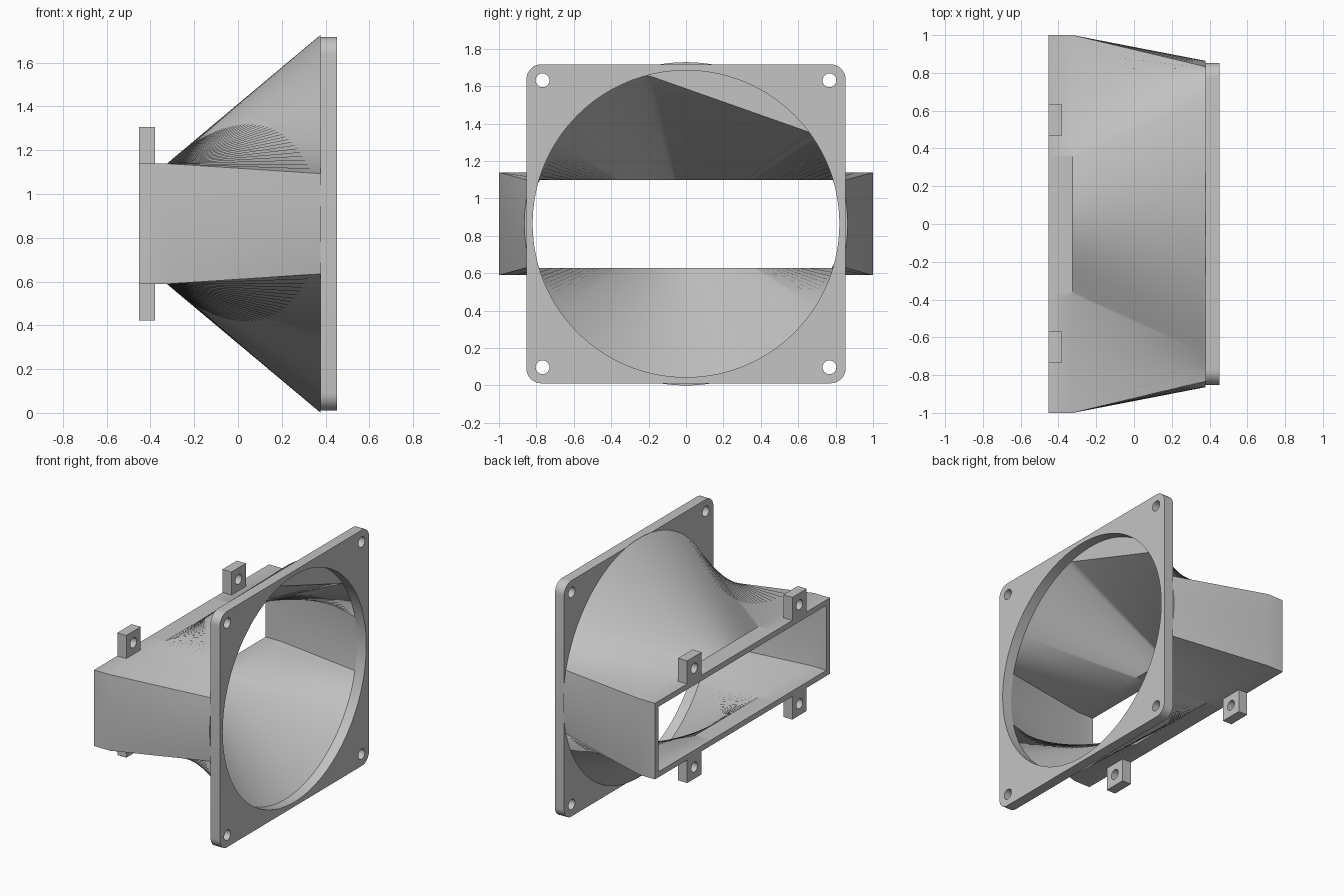
import bpy, bmesh
from math import sin, cos, tan, atan2, pi, radians

if "Cube" in bpy.data.objects:
    bpy.data.objects.remove(bpy.data.objects["Cube"], do_unlink=True)

MID = 0.864                      # height of the duct axis
NOZZLE_X, NECK_X, PLATE_X = -0.452, -0.325, 0.378

grey = bpy.data.materials.new("plain grey")
grey.use_nodes = True
grey.diffuse_color = (0.55, 0.55, 0.55, 1)
grey.node_tree.nodes["Principled BSDF"].inputs["Base Color"].default_value = (0.55, 0.55, 0.55, 1)


def circle(cy, cz, r, n):
    return [(cy + r * cos(2 * pi * i / n), cz + r * sin(2 * pi * i / n)) for i in range(n)]


def rounded_rect(half_w, half_h, r, n=8):
    pts = []
    for k, (sy, sz) in enumerate([(1, 1), (-1, 1), (-1, -1), (1, -1)]):
        for i in range(n + 1):
            a = pi / 2 * (k + i / n)
            pts.append((sy * (half_w - r) + r * cos(a), sz * (half_h - r) + r * sin(a)))
    return pts


def finish(name, mesh):
    obj = bpy.data.objects.new(name, mesh)
    bpy.context.collection.objects.link(obj)
    mesh.materials.clear()
    mesh.materials.append(grey)
    bpy.ops.object.select_all(action="DESELECT")
    obj.select_set(True)
    bpy.context.view_layer.objects.active = obj
    bpy.ops.object.shade_smooth_by_angle(angle=radians(38))
    return obj


def slab(name, loops, x, thickness, y, z):
    """Flat outline with holes, standing in the YZ plane and centred on x."""
    curve = bpy.data.curves.new(name + " outline", "CURVE")
    curve.dimensions = "2D"
    curve.fill_mode = "BOTH"
    curve.extrude = thickness / 2
    for pts in loops:
        s = curve.splines.new("POLY")
        s.points.add(len(pts) - 1)
        for p, (u, v) in zip(s.points, pts):
            p.co = (u, v, 0, 1)
        s.use_cyclic_u = True
    helper = bpy.data.objects.new(name + " helper", curve)
    bpy.context.collection.objects.link(helper)
    graph = bpy.context.evaluated_depsgraph_get()
    mesh = bpy.data.meshes.new_from_object(helper.evaluated_get(graph))
    bpy.data.objects.remove(helper, do_unlink=True)
    bm = bmesh.new()
    bm.from_mesh(mesh)
    bmesh.ops.remove_doubles(bm, verts=bm.verts, dist=1e-5)
    bmesh.ops.recalc_face_normals(bm, faces=bm.faces)
    bm.to_mesh(mesh)
    bm.free()
    obj = finish(name, mesh)
    obj.location = (x, y, z)
    obj.rotation_euler = (pi / 2, 0, pi / 2)


# Square mounting plate with round opening and four screw holes
H = 0.767
holes = [circle(sy * H, sz * H, 0.037, 24) for sy in (-1, 1) for sz in (-1, 1)]
slab("mounting_plate", [rounded_rect(0.853, 0.853, 0.08), circle(0, 0, 0.82, 128)] + holes,
     PLATE_X + 0.037, 0.074, 0, MID)

# Drilled tabs above and below the nozzle
for level, sz in (("top", 1), ("bottom", -1)):
    for side, y in (("left", 0.55), ("right", -0.652)):
        box = [(-0.082, -0.084), (0.082, -0.084), (0.082, 0.084), (-0.082, 0.084)]
        slab(f"{level}_{side}_tab", [box, circle(0, 0, 0.036, 24)],
             NOZZLE_X + 0.036, 0.072, y, MID + sz * 0.358)


def sections(half_w, half_h, radius):
    """Slot and round opening, paired along the same direction from the axis."""
    corner = atan2(half_h, half_w)
    spans = [(-corner, corner, 10), (corner, pi - corner, 100),
             (pi - corner, pi + corner, 10), (pi + corner, 2 * pi - corner, 100)]
    slot, ring = [], []
    for k, (a0, a1, n) in enumerate(spans):
        for i in range(n):
            a = a0 + (a1 - a0) * i / n
            sign = 1 if k < 2 else -1
            if k % 2:
                slot.append((sign * half_h / tan(a), sign * half_h))
            else:
                slot.append((sign * half_w, sign * half_w * tan(a)))
            ring.append((radius * cos(a), radius * sin(a)))
    return slot, ring


# Transition duct: outer and inner skins joined at the nozzle rim and the plate
out_slot, out_ring = sections(1.0, 0.275, 0.864)
in_slot, in_ring = sections(0.962, 0.235, 0.82)
# Inner skin is cut flat across one upper shoulder
in_ring = [(y, min(z, 0.793 - 0.353 * (y + 0.2))) if -0.2 < y < 0.65 and z > 0 else (y, z)
           for y, z in in_ring]

bm = bmesh.new()
rings = []
for x, pts in ((PLATE_X, out_ring), (NECK_X, out_slot), (NOZZLE_X, out_slot),
               (NOZZLE_X, in_slot), (NECK_X, in_slot), (PLATE_X, in_ring)):
    rings.append([bm.verts.new((x, y, MID + z)) for y, z in pts])
for a, b in zip(rings, rings[1:] + rings[:1]):
    for i in range(len(a)):
        j = (i + 1) % len(a)
        bm.faces.new((a[i], a[j], b[j], b[i]))
bmesh.ops.recalc_face_normals(bm, faces=bm.faces)
duct = bpy.data.meshes.new("transition_duct")
bm.to_mesh(duct)
bm.free()
finish("transition_duct", duct)
